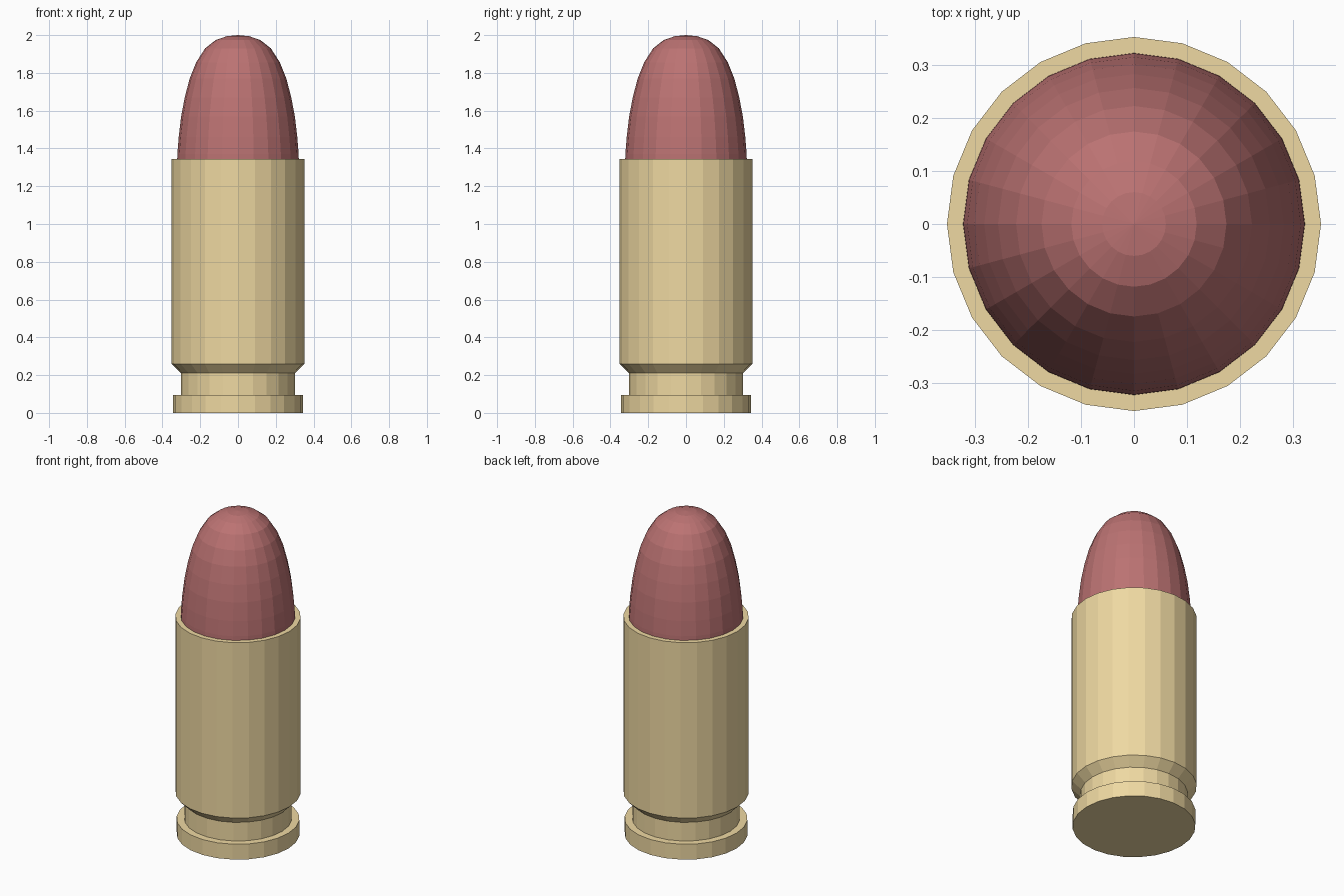
import bpy, bmesh, math

if "Cube" in bpy.data.objects:
    bpy.data.objects.remove(bpy.data.objects["Cube"])

SIDES = 24


def material(name, color):
    mat = bpy.data.materials.new(name)
    mat.diffuse_color = color
    mat.use_nodes = True
    mat.node_tree.nodes["Principled BSDF"].inputs["Base Color"].default_value = mat.diffuse_color
    return mat


def lathe(name, profile, mat):
    """Spin an (r, z) profile, listed bottom to top, into a closed flat-shaded solid."""
    bm = bmesh.new()
    rings = []
    for r, z in profile:
        if r == 0:
            rings.append([bm.verts.new((0, 0, z))] * SIDES)
        else:
            rings.append([bm.verts.new((r * math.cos(math.tau * i / SIDES),
                                        r * math.sin(math.tau * i / SIDES), z))
                          for i in range(SIDES)])
    for low, high in zip(rings, rings[1:]):
        for i in range(SIDES):
            j = (i + 1) % SIDES
            corners = [low[i], low[j], high[j], high[i]]
            bm.faces.new(list(dict.fromkeys(corners)))
    for ring in (rings[0], rings[-1]):
        if ring[0] is not ring[1]:
            bm.faces.new(ring)
    bmesh.ops.recalc_face_normals(bm, faces=bm.faces)
    mesh = bpy.data.meshes.new(name)
    bm.to_mesh(mesh)
    bm.free()
    mesh.materials.append(mat)
    obj = bpy.data.objects.new(name, mesh)
    bpy.context.collection.objects.link(obj)
    return obj


brass = material("brass", (0.86, 0.69, 0.36, 1))
red = material("dark_red", (0.50, 0.17, 0.17, 1))

# Casing: rim, extractor groove, bevel, straight wall, flat mouth
lathe("casing", [(0.345, 0), (0.345, 0.095), (0.302, 0.095), (0.302, 0.21),
                 (0.352, 0.26), (0.352, 1.345)], brass)

# Rounded tip, seated just inside the mouth
lathe("rounded_tip", [(0.322, 1.335), (0.321, 1.37), (0.314, 1.46), (0.301, 1.57),
                      (0.282, 1.67), (0.256, 1.77), (0.222, 1.855), (0.174, 1.93),
                      (0.118, 1.974), (0.06, 1.994), (0, 2.0)], red)
